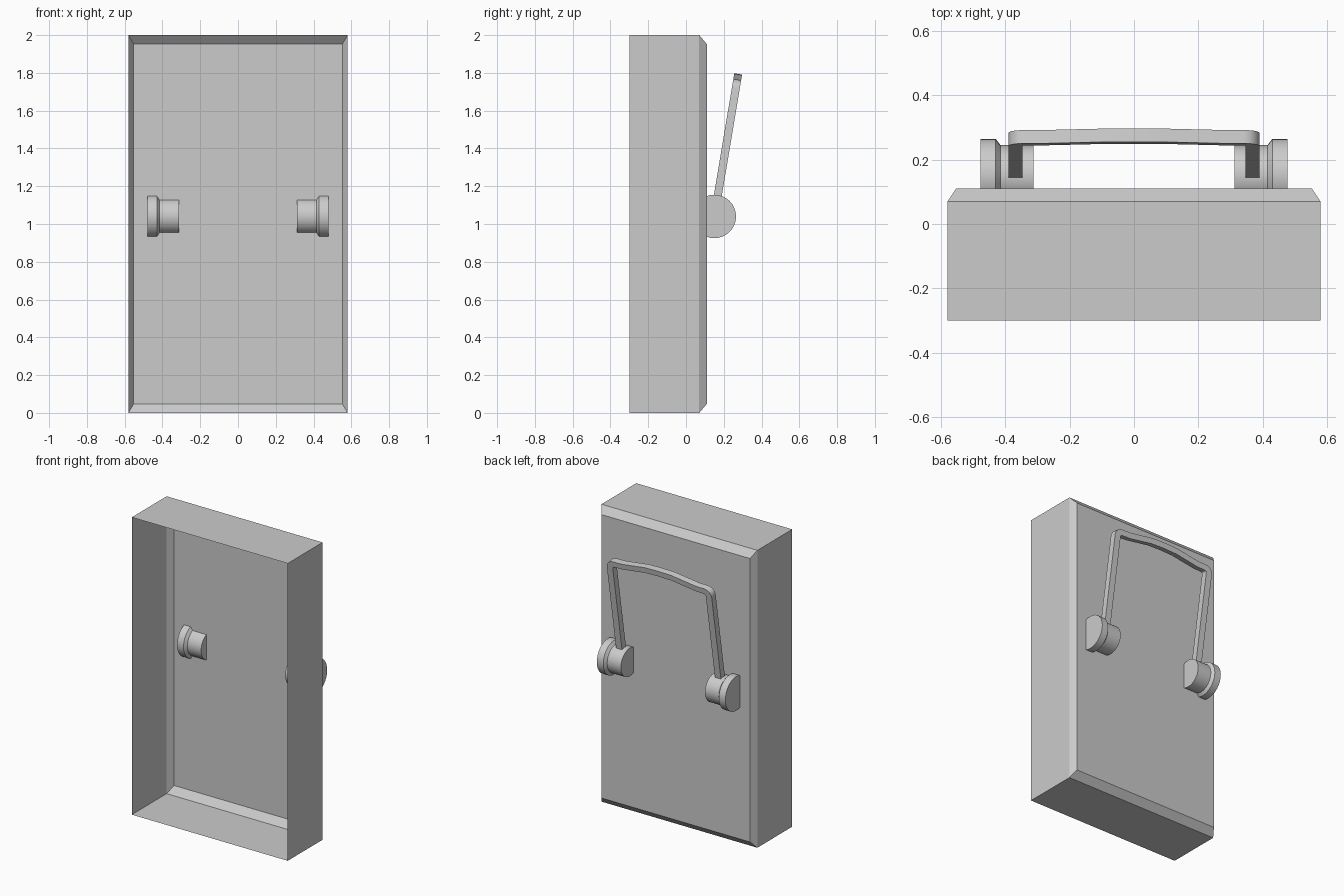
import bpy, bmesh
from math import radians, sin, cos, tau, pi
from mathutils import Matrix, Vector

cube = bpy.data.objects.get("Cube")
if cube:
    bpy.data.objects.remove(cube)

grey = bpy.data.materials.new("light grey")
grey.use_nodes = True
grey.diffuse_color = (0.6, 0.6, 0.6, 1)
grey.node_tree.nodes["Principled BSDF"].inputs["Base Color"].default_value = (0.6, 0.6, 0.6, 1)

PIVOT = Vector((0, 0.15, 1.04))
SIDES = 32


def finish(name, bm, smooth=False):
    mesh = bpy.data.meshes.new(name)
    bmesh.ops.recalc_face_normals(bm, faces=bm.faces)
    bm.to_mesh(mesh)
    bm.free()
    mesh.materials.append(grey)
    obj = bpy.data.objects.new(name, mesh)
    bpy.context.collection.objects.link(obj)
    if smooth:
        bpy.ops.object.select_all(action='DESELECT')
        obj.select_set(True)
        bpy.context.view_layer.objects.active = obj
        bpy.ops.object.shade_smooth_by_angle(angle=radians(30))
    return obj


def skin(bm, rings, closed=True):
    """Join successive rings of vertices with quads."""
    for a, b in zip(rings, rings[1:]):
        n = len(a)
        for i in range(n if closed else n - 1):
            j = (i + 1) % n
            bm.faces.new((a[i], a[j], b[j], b[i]))


# Thin open tray: side walls, chamfer and back panel
bm = bmesh.new()
rings = []
for y, hx, hz in ((-0.3, 0.58, 1.0), (0.07, 0.58, 1.0), (0.11, 0.553, 0.953)):
    rings.append([bm.verts.new((sx * hx, y, 1 + sz * hz))
                  for sx, sz in ((-1, -1), (1, -1), (1, 1), (-1, 1))])
skin(bm, rings)
bm.faces.new(rings[-1])
finish("tray_shell", bm)


# Collared pivots, each passing through the back panel
def pivot(name, side):
    bm = bmesh.new()
    rings = []
    for x, r in ((0.313, 0.095), (0.415, 0.095), (0.43, 0.115), (0.478, 0.115)):
        rings.append([bm.verts.new(PIVOT + Vector((side * x, r * cos(k * tau / SIDES),
                                                   r * sin(k * tau / SIDES))))
                      for k in range(SIDES)])
    skin(bm, rings)
    bm.faces.new(rings[0])
    bm.faces.new(rings[-1])
    finish(name, bm, smooth=True)


pivot("left_pivot", 1)
pivot("right_pivot", -1)

# Flat-sided bail handle: half outline with a rounded corner, then mirrored
WIDTH, DEPTH = 0.044, 0.042
outer, inner = [(0.39, 0.0)], [(0.39 - WIDTH, 0.0)]
for k in range(6):
    a = k * pi / 10
    outer.append((0.34 + 0.05 * cos(a), 0.685 + 0.05 * sin(a)))
    inner.append((0.334 + 0.012 * cos(a), 0.685 + 0.012 * sin(a)))
for x, rise in ((0.27, 0.737), (0.1, 0.762), (0.0, 0.765)):
    outer.append((x, rise))
    inner.append((x, rise - 0.038))


def mirrored(half):
    return half + [(-x, h) for x, h in reversed(half[:-1])]


bm = bmesh.new()
outer, inner = mirrored(outer), mirrored(inner)
paths = [(outer, -1), (outer, 1), (inner, 1), (inner, -1), (outer, -1)]
strips = [[bm.verts.new((x, s * DEPTH / 2, h)) for x, h in path] for path, s in paths[:4]]
skin(bm, strips + strips[:1], closed=False)
for end in (0, -1):
    bm.faces.new([strip[end] for strip in strips])
bm.transform(Matrix.Translation(PIVOT) @ Matrix.Rotation(radians(-9.5), 4, 'X'))
finish("bail_handle", bm, smooth=True)
